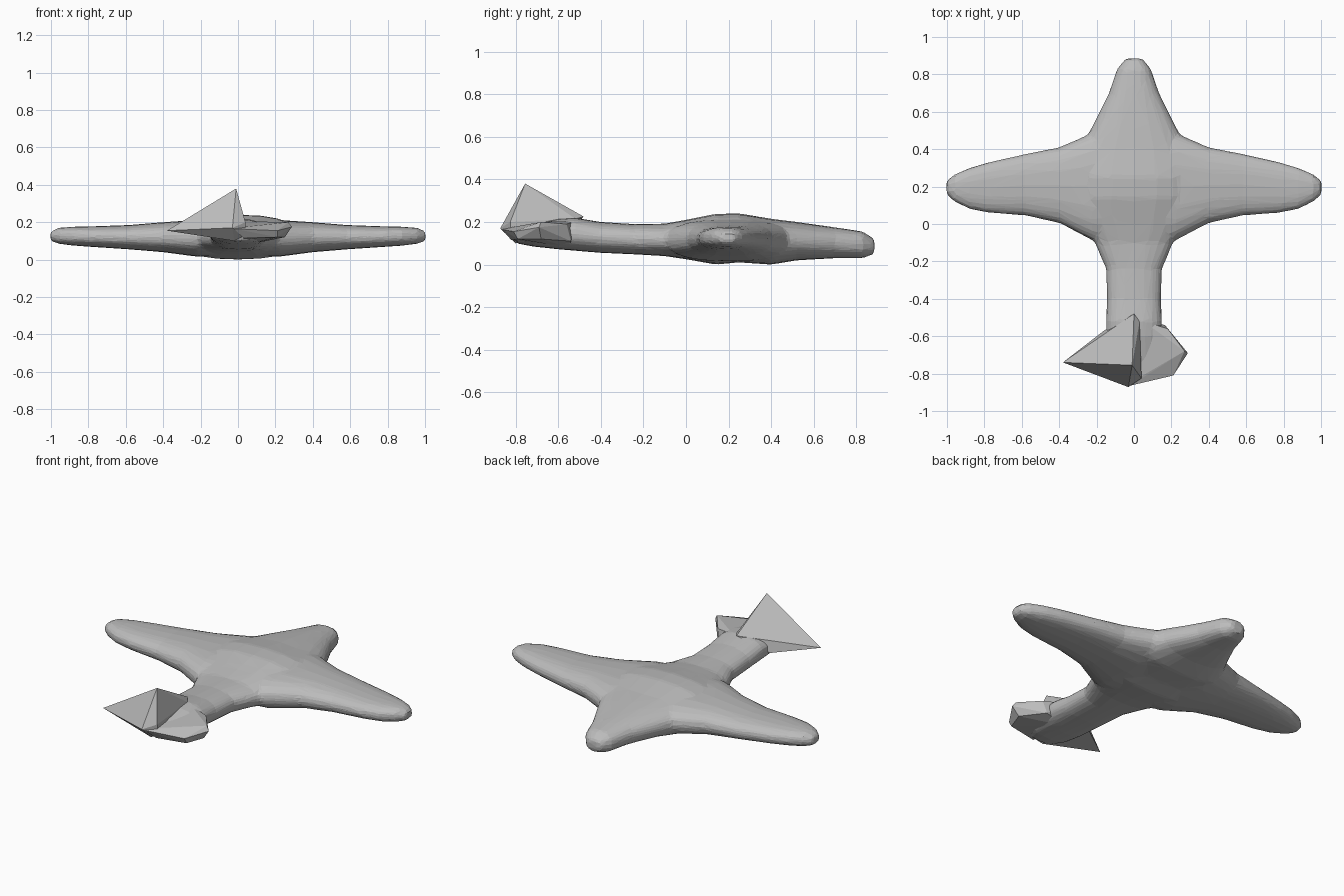
import bpy, bmesh, math
from mathutils import Vector

cube = bpy.data.objects.get("Cube")
if cube:
    bpy.data.objects.remove(cube)

grey = bpy.data.materials.new("plain grey")
grey.use_nodes = True
grey.diffuse_color = (0.5, 0.5, 0.5, 1)
grey.node_tree.nodes["Principled BSDF"].inputs["Base Color"].default_value = (0.5, 0.5, 0.5, 1)


def finish(bm, name):
    bmesh.ops.recalc_face_normals(bm, faces=bm.faces)
    mesh = bpy.data.meshes.new(name)
    bm.to_mesh(mesh)
    bm.free()
    mesh.materials.append(grey)
    obj = bpy.data.objects.new(name, mesh)
    bpy.context.collection.objects.link(obj)
    return obj


def loft(bm, stations, place, power, sides=20):
    """Skin rounded sections; a station is (along, low, high, bottom, top)."""
    rings = []
    for along, low, high, bottom, top in stations:
        ring = []
        for i in range(sides):
            a = 2 * math.pi * i / sides
            c, s = math.cos(a), math.sin(a)
            u = math.copysign(abs(c) ** power, c) * (high - low) / 2 + (high + low) / 2
            w = math.copysign(abs(s) ** power, s) * (top - bottom) / 2 + (top + bottom) / 2
            ring.append(bm.verts.new(place(along, u, w)))
        rings.append(ring)
    for a, b in zip(rings, rings[1:]):
        for i in range(sides):
            j = (i + 1) % sides
            bm.faces.new((a[i], a[j], b[j], b[i]))
    bm.faces.new(rings[0])
    bm.faces.new(rings[-1])


def hull(name, points):
    bm = bmesh.new()
    for p in points:
        bm.verts.new(p)
    result = bmesh.ops.convex_hull(bm, input=bm.verts)
    loose = [v for v in bm.verts if not v.link_faces]
    bmesh.ops.delete(bm, geom=loose, context='VERTS')
    return finish(bm, name)


# Fuselage sections: y, half width, bottom, top
fuselage = [
    (0.885, 0.045, 0.05, 0.12), (0.83, 0.09, 0.03, 0.155), (0.7, 0.135, 0.03, 0.175),
    (0.52, 0.225, 0.02, 0.2), (0.4, 0.29, 0.0, 0.215), (0.25, 0.33, 0.01, 0.24),
    (0.14, 0.33, 0.0, 0.238), (0.0, 0.27, 0.025, 0.21), (-0.1, 0.21, 0.04, 0.192),
    (-0.24, 0.15, 0.048, 0.19), (-0.4, 0.145, 0.055, 0.2), (-0.52, 0.15, 0.065, 0.22),
    (-0.6, 0.15, 0.072, 0.215), (-0.72, 0.13, 0.085, 0.19), (-0.8, 0.08, 0.1, 0.17),
]
# Wing sections from root to tip: x, trailing y, leading y, bottom, top
wing = [
    (0.0, -0.1, 0.52, 0.012, 0.22), (0.22, -0.09, 0.49, 0.016, 0.212),
    (0.4, 0.005, 0.41, 0.04, 0.2), (0.58, 0.045, 0.375, 0.055, 0.185),
    (0.78, 0.06, 0.33, 0.068, 0.178), (0.88, 0.08, 0.3, 0.075, 0.176),
    (0.96, 0.12, 0.265, 0.085, 0.17), (1.003, 0.16, 0.23, 0.1, 0.15),
]

bm = bmesh.new()
loft(bm, [(y, -w, w, b, t) for y, w, b, t in fuselage],
     lambda y, x, z: (x, y, z), 0.85)
loft(bm, [(-s[0], *s[1:]) for s in wing[:0:-1]] + wing,
     lambda x, y, z: (x, y, z), 0.8)
body = finish(bm, "aircraft_body")

# Fuse fuselage and wing into one softly faceted skin
remesh = body.modifiers.new("fuse", 'REMESH')
remesh.mode = 'VOXEL'
remesh.voxel_size = 0.012
soften = body.modifiers.new("soften", 'SMOOTH')
soften.factor = 0.5
soften.iterations = 6
reduce = body.modifiers.new("facets", 'DECIMATE')
reduce.ratio = 0.06

# Fin and left tailplane: one sharp wedge
hull("fin_and_left_tailplane", [
    (-0.01, -0.755, 0.38), (-0.38, -0.74, 0.155), (-0.03, -0.872, 0.17),
    (0.0, -0.48, 0.225), (0.04, -0.825, 0.2), (0.03, -0.52, 0.215),
    (-0.16, -0.57, 0.13), (-0.02, -0.8, 0.1), (0.04, -0.82, 0.13),
])

# Right tailplane: blunt stub
hull("right_tailplane", [
    (0.03, -0.82, 0.175), (0.03, -0.82, 0.115), (0.21, -0.81, 0.155),
    (0.21, -0.79, 0.12), (0.288, -0.69, 0.175), (0.27, -0.68, 0.2),
    (0.25, -0.68, 0.12), (0.18, -0.56, 0.19), (0.165, -0.54, 0.11),
    (0.05, -0.52, 0.205), (0.05, -0.55, 0.08), (-0.02, -0.864, 0.165),
])
